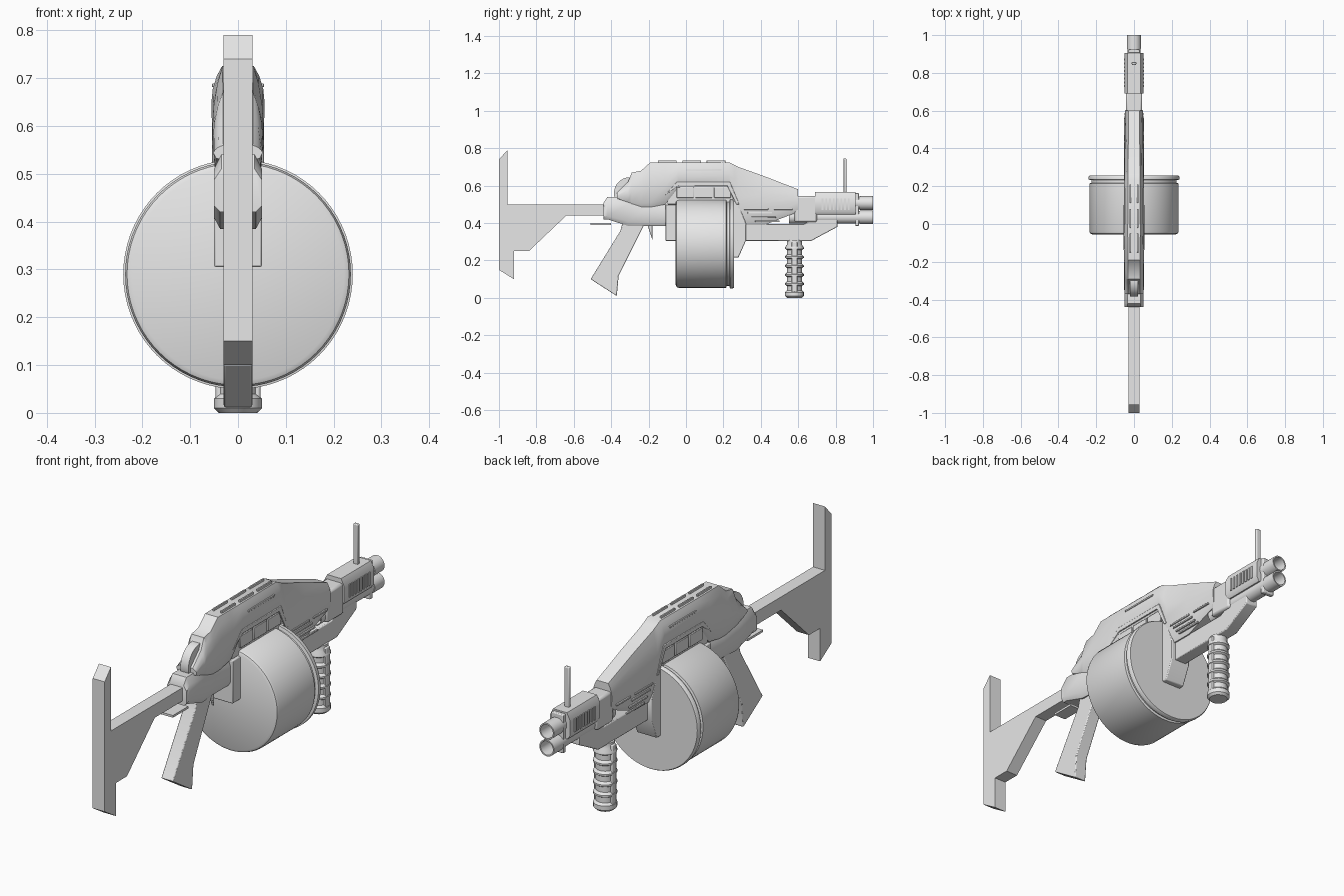
import bpy
import bmesh
import math
from mathutils import Vector

default_cube = bpy.data.objects.get("Cube")
if default_cube:
    bpy.data.objects.remove(default_cube, do_unlink=True)

TONE = .8
grey = bpy.data.materials.new("plain grey")
grey.use_nodes = True
grey.diffuse_color = (TONE, TONE, TONE, 1)
shader = grey.node_tree.nodes["Principled BSDF"]
shader.inputs["Base Color"].default_value = grey.diffuse_color

SOFT = .004       # usual edge bevel
THIN = .03        # half width of stock, grip and lower rail
WIDE = .05        # half width of the main housings


def finish(name, bm, bevel=None, mirrored=False):
    """Turn a bmesh into a shaded object with optional bevel and mirror."""
    bmesh.ops.recalc_face_normals(bm, faces=bm.faces)
    mesh = bpy.data.meshes.new(name)
    bm.to_mesh(mesh)
    bm.free()
    mesh.materials.append(grey)
    part = bpy.data.objects.new(name, mesh)
    bpy.context.collection.objects.link(part)
    if bevel:
        rounding = part.modifiers.new("Rounding", "BEVEL")
        rounding.width = bevel
        rounding.segments = 2
        rounding.limit_method = "ANGLE"
    if mirrored:
        part.modifiers.new("Both sides", "MIRROR")
    bpy.ops.object.select_all(action="DESELECT")
    part.select_set(True)
    bpy.context.view_layer.objects.active = part
    bpy.ops.object.shade_smooth_by_angle(angle=math.radians(35))
    return part


def bridge(bm, rings, closed=False):
    """Skin a row of rings, and either cap the ends or join them."""
    following = rings[1:] + rings[:1] if closed else rings[1:]
    for ring, other in zip(rings, following):
        for i in range(len(ring)):
            bm.faces.new((ring[i - 1], ring[i], other[i], other[i - 1]))
    if not closed:
        bm.faces.new(rings[0])
        bm.faces.new(rings[-1])


def prism(name, outline, half, bevel=SOFT, offset=0):
    """Side outline in (y, z), extruded across x; an offset part is mirrored."""
    bm = bmesh.new()
    bridge(bm, [[bm.verts.new((x, y, z)) for y, z in outline]
                for x in (offset - half, offset + half)])
    return finish(name, bm, bevel, mirrored=offset > 0)


def box(name, back, front, low, high, half, bevel=SOFT, offset=0):
    corners = [(back, low), (front, low), (front, high), (back, high)]
    return prism(name, corners, half, bevel, offset)


def strip(name, back, length, height, offset):
    """Small raised ridge repeated on both flanks."""
    ridge = SOFT
    return box(name, back, back + length, height - ridge, height + ridge, ridge, ridge / 3, offset)


def lathe(name, outline, centre, upright=False, closed=False, sides=32):
    """Spin an outline of (radius, distance) about the y or z axis."""
    bm = bmesh.new()
    rings = []
    for radius, distance in outline:
        ring = []
        for i in range(sides):
            turn = math.tau * i / sides
            across, around = radius * math.cos(turn), radius * math.sin(turn)
            spot = (across, around, distance) if upright else (across, distance, around)
            ring.append(bm.verts.new(Vector(centre) + Vector(spot)))
        rings.append(ring)
    bridge(bm, rings, closed)
    return finish(name, bm)


def loft(name, stations, section, width):
    """Join cross-sections set at (y, bottom, top); width is a rule of y."""
    bm = bmesh.new()
    rings = []
    for y, low, high in stations:
        flank = [(width(y) * u, low + (high - low) * v) for u, v in section]
        loop = flank + [(-x, z) for x, z in reversed(flank)]
        rings.append([bm.verts.new((x, y, z)) for x, z in loop])
    bridge(bm, rings)
    return finish(name, bm)


# Shoulder stock
prism("stock", [(-1, .15), (-.92, .1), (-.92, .25), (-.84, .25), (-.64, .44), (-.4, .44),
                (-.4, .5), (-.955, .5), (-.955, .79), (-1, .74)], THIN, bevel=None)

# Rear receiver, flared at the back
rounded_box = [(.75, 0), (1, .15), (1, .75), (.7, 1)]
loft("rear_receiver", [(-.44, .42, .51), (-.42, .42, .54), (-.31, .385, .54),
                       (-.22, .385, .5), (-.04, .385, .5)],
     rounded_box, width=lambda y: WIDE if y < -.3 else WIDE * TONE)
box("receiver_block", -.11, -.04, .305, .5, WIDE)
box("rear_catch", -.51, -.4, .39, .4, THIN, bevel=None)

# Pistol grip and trigger
prism("pistol_grip", [(-.34, .4), (-.35, .36), (-.51, .1), (-.37, .01), (-.36, .12),
                      (-.22, .4)], THIN)
prism("trigger", [(-.21, .4), (-.18, .31), (-.18, .4)], SOFT * 2)

# Upper body shell, narrowing towards the muzzle and the tail
loft("upper_body", [(-.37, .53, .56), (-.31, .5, .62), (-.29, .49, .67), (-.24, .485, .68),
                    (-.19, .485, .725), (-.11, .5, .725), (-.04, .59, .725), (.23, .59, .725),
                    (.26, .5, .71), (.28, .39, .7), (.42, .39, .65), (.6, .46, .58)],
     [(.7, 0), (.9, .1), (1, .45), (.95, .65), (.8, .85), (.6, 1)],
     width=lambda y: WIDE * (1.12 - abs(y) / 4))
hinge = lathe("rear_hinge", [(.085, -.02), (.085, .02)], (0, 0, 0), upright=True)
hinge.rotation_euler.y = math.pi / 2
hinge.location = (0, -.3, .56)
box("body_core", -.1, .27, .5, .61, WIDE * TONE)

# Trim strip, cover panels, rails and vents on both flanks
prism("trim_strip", [(-.11, .55), (-.04, .6), (.22, .6), (.27, .5), (.285, .5),
                     (.235, .62), (-.05, .62)], SOFT, SOFT / 2, offset=WIDE)
for i in range(3):
    start = i / 10 - WIDE
    box(f"cover_panel_{i}", start, start + .09, .535, .59, SOFT, SOFT / 2, offset=.044)
    rail = box(f"top_rail_{i}", -.15, -.05, .715, .735, SOFT, SOFT / 2, offset=.02)
    rail.location.y = i * .13
strip("upper_vent", 0, .19, .685, offset=WIDE)
for row, height in enumerate((.475, .455, .43, .41)):
    strip(f"side_vent_{row}", .31 + row * .02, .13, height, offset=WIDE)
strip("forward_vent", .47, .1, .475, offset=WIDE)

# Drum magazine with a grooved front rim
drum = .236
groove = drum - .01
rim = drum + SOFT
lathe("drum", [(drum - .014, -.055), (drum - SOFT, -.05), (drum, -.04), (drum, .215),
               (groove, .218), (groove, .232), (rim, .235), (rim, .25), (drum, .256)],
      (0, 0, .29), sides=72)
prism("drum_front_plate", [(.25, .215), (.28, .215), (.32, .305), (.32, .4),
                           (.27, .53), (.25, .53)], WIDE)

# Lower rail and ribbed foregrip
prism("lower_rail", [(.28, .305), (.67, .305), (.81, .38), (.81, .42), (.68, .42),
                     (.63, .395), (.28, .395)], THIN)
core = .04
grip_outline = [(core, 0), (WIDE, .01), (WIDE, .03)]
for rib in range(5):
    base = core + rib * .048
    grip_outline += [(core, base), (core, base + .024),
                     (WIDE, base + .03), (WIDE, base + .038)]
grip_outline += [(core, .285), (core, .31)]
lathe("foregrip", grip_outline, (0, .58, 0), upright=True, sides=20)
box("foregrip_spine", .565, .595, .02, .3, .047)

# Paired barrels with open bores, shroud and clamp
bore, tube, muzzle = .031, .034, .037
for name, height in (("upper_barrel", .507), ("lower_barrel", .431)):
    lathe(name, [(tube, .55), (tube, .93), (muzzle, .93), (muzzle, 1), (bore, 1), (bore, .55)],
          (0, 0, height), closed=True)
    lathe(name + "_plug", [(tube, .84), (tube, .86)], (0, 0, height))
box("barrel_shroud", .58, .7, .405, .545, .043, bevel=.01)
box("barrel_clamp", .905, .925, .385, .56, THIN)
box("barrel_spacer", .71, .77, .4, .45, THIN)

# Sight housing with side fins, and the folding post
loft("sight_housing", [(.69, .445, .565), (.905, .445, .565)], rounded_box, width=lambda y: WIDE)
for i in range(8):
    fin = box(f"housing_fin_{i}", .725, .735, .47, .53, SOFT, bevel=None, offset=WIDE)
    fin.location.y = i * .02
box("sight_post", .842, .858, .55, .745, .012)
